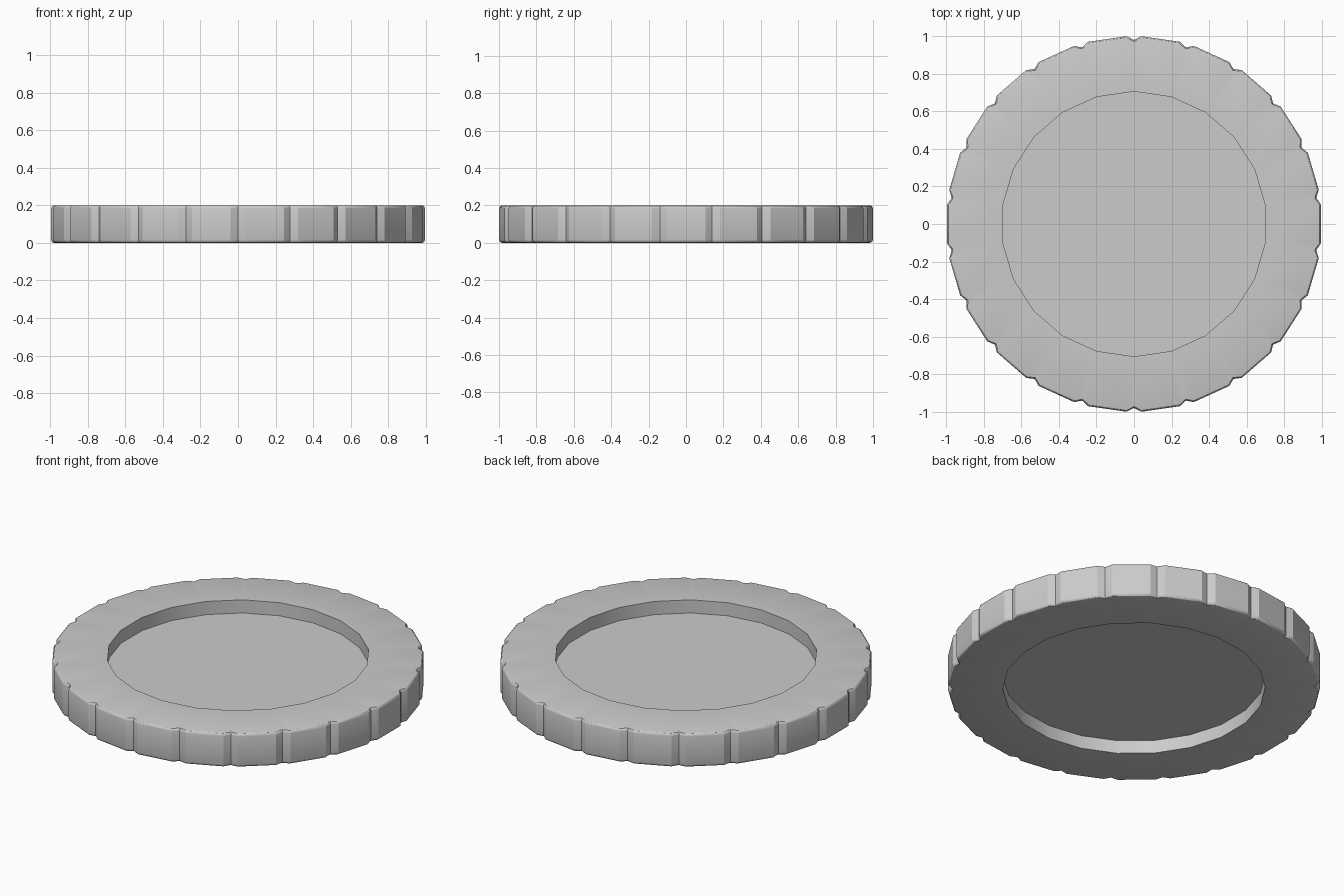
import bpy, bmesh, math

cube = bpy.data.objects.get("Cube")
if cube:
    bpy.data.objects.remove(cube, do_unlink=True)

SIDES = 22          # notches around the rim, and sides of the opening
HEIGHT = 0.2
HOLE_R = 0.705
BEVEL = 0.016
STEP = math.tau / SIDES
FLANK = math.radians(2.25)

grey = bpy.data.materials.new("light grey")
grey.use_nodes = True
colour = (0.6, 0.6, 0.6, 1)
grey.diffuse_color = colour
grey.node_tree.nodes["Principled BSDF"].inputs["Base Color"].default_value = colour


def polar(r, a, z):
    return (r * math.sin(a), r * math.cos(a), z)


def outer_loop(bm, inset, z):
    """Rim outline: a shallow V notch at every step."""
    return [bm.verts.new(polar(r - inset, k * STEP + da, z))
            for k in range(SIDES)
            for r, da in ((1.0, -FLANK), (0.98, 0), (1.0, FLANK))]


def inner_loop(bm, z):
    """Opening outline, three points per corner, merged afterwards."""
    return [bm.verts.new(polar(HOLE_R, k * STEP, z))
            for k in range(SIDES) for _ in range(3)]


def finish(bm, name):
    bmesh.ops.remove_doubles(bm, verts=bm.verts, dist=1e-5)
    bmesh.ops.recalc_face_normals(bm, faces=bm.faces)
    mesh = bpy.data.meshes.new(name)
    bm.to_mesh(mesh)
    bm.free()
    mesh.materials.append(grey)
    obj = bpy.data.objects.new(name, mesh)
    bpy.context.collection.objects.link(obj)
    bpy.ops.object.select_all(action='DESELECT')
    obj.select_set(True)
    bpy.context.view_layer.objects.active = obj
    bpy.ops.object.shade_smooth_by_angle(angle=math.radians(30))
    return obj


# Notched ring with rounded rim edges
bm = bmesh.new()
arc = [(BEVEL * (1 - math.sin(t)), BEVEL * (1 - math.cos(t)))
       for t in (math.pi / 2 * i / 3 for i in range(4))]
profile = arc + [(inset, HEIGHT - z) for inset, z in reversed(arc)]
loops = [outer_loop(bm, inset, z) for inset, z in profile]
loops += [inner_loop(bm, HEIGHT), inner_loop(bm, 0)]
for i, low in enumerate(loops):
    high = loops[(i + 1) % len(loops)]
    for j in range(len(low)):
        n = (j + 1) % len(low)
        bm.faces.new((low[j], low[n], high[n], high[j]))
finish(bm, "notched_ring")

# Recessed centre disc, seated slightly into the ring wall
bm = bmesh.new()
bmesh.ops.create_cone(bm, cap_ends=True, segments=SIDES, radius1=HOLE_R + 0.004,
                      radius2=HOLE_R + 0.004, depth=0.044)
for v in bm.verts:
    v.co.z += HEIGHT / 2
disc = finish(bm, "centre_disc")
